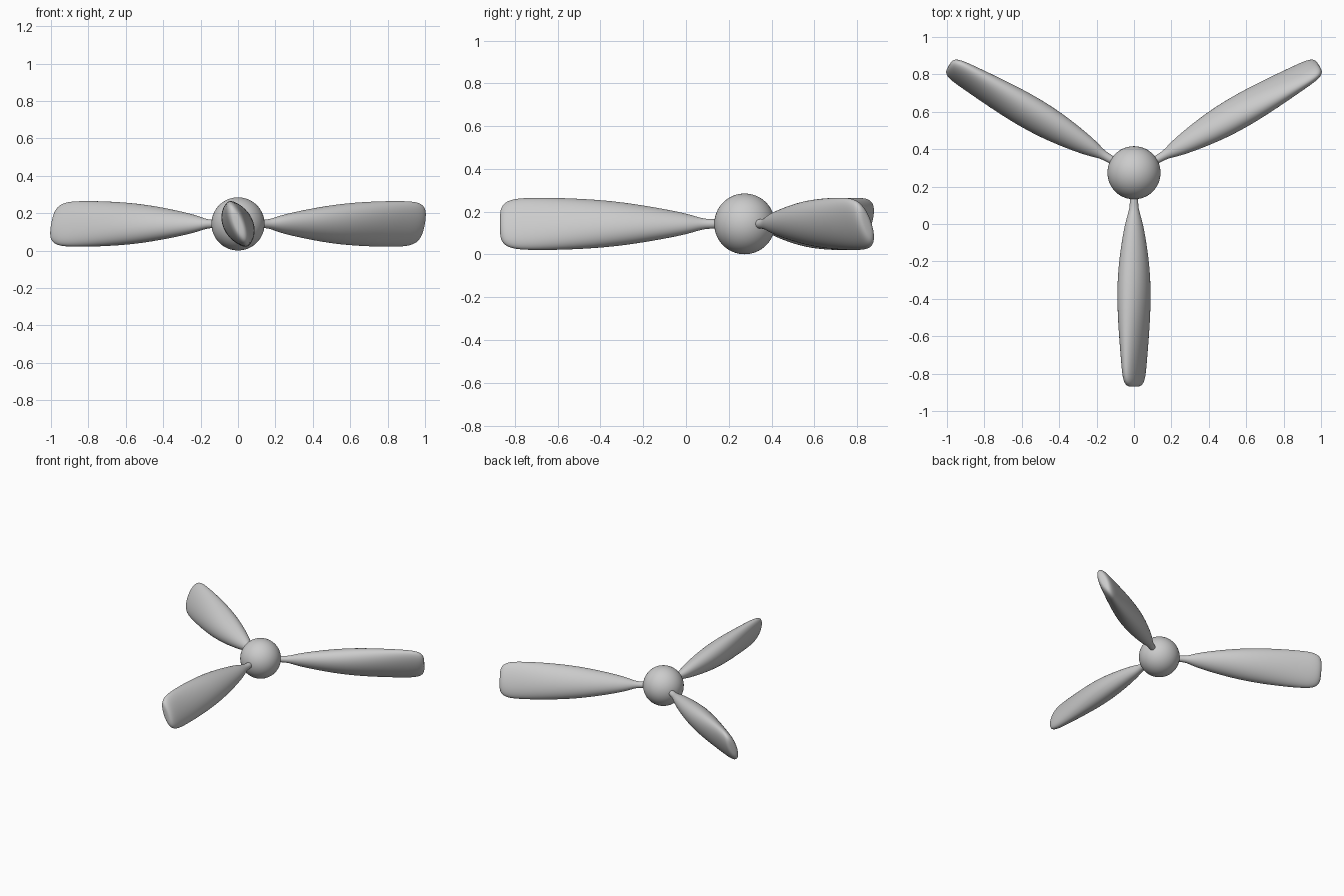
import bpy, bmesh
from math import sin, cos, pi, radians

if "Cube" in bpy.data.objects:
    bpy.data.objects.remove(bpy.data.objects["Cube"])

HUB = (0, 0.274, 0.143)
SIDES = 24

# Blade stations: radius from hub, half chord, half thickness, pitch from vertical (deg)
STATIONS = [
    (0.10, 0.022, 0.022, 45), (0.165, 0.022, 0.022, 45), (0.20, 0.027, 0.026, 45),
    (0.24, 0.042, 0.036, 44), (0.30, 0.060, 0.050, 42), (0.475, 0.096, 0.075, 37),
    (0.65, 0.120, 0.084, 28), (0.85, 0.131, 0.070, 24), (1.00, 0.132, 0.054, 22),
    (1.08, 0.127, 0.046, 22), (1.122, 0.108, 0.038, 22), (1.14, 0.080, 0.026, 22),
    (1.144, 0.045, 0.012, 22),
]


def finish(bm, name):
    bmesh.ops.recalc_face_normals(bm, faces=bm.faces)
    for f in bm.faces:
        f.smooth = True
    me = bpy.data.meshes.new(name)
    bm.to_mesh(me)
    bm.free()
    ob = bpy.data.objects.new(name, me)
    ob.location = HUB
    bpy.context.collection.objects.link(ob)
    return ob


def blade(name, angle):
    # Loft twisted elliptical sections along the radius
    bm = bmesh.new()
    rings = []
    for r, a, b, deg in STATIONS:
        s, c = sin(radians(deg)), cos(radians(deg))
        ring = []
        for i in range(SIDES):
            t = 2 * pi * i / SIDES
            u, v = a * cos(t), b * sin(t)
            ring.append(bm.verts.new((r, -u * s + v * c, u * c + v * s)))
        rings.append(ring)
    for p, q in zip(rings, rings[1:]):
        for i in range(SIDES):
            j = (i + 1) % SIDES
            bm.faces.new((p[i], p[j], q[j], q[i]))
    bm.faces.new(rings[0])
    bm.faces.new(rings[-1])
    ob = finish(bm, name)
    ob.rotation_euler.z = radians(angle)
    mod = ob.modifiers.new("smooth", 'SUBSURF')
    mod.levels = mod.render_levels = 2


# Round hub
bm = bmesh.new()
bmesh.ops.create_uvsphere(bm, u_segments=48, v_segments=32, radius=0.142)
finish(bm, "hub")

# Three blades, evenly spaced
for name, angle in (("front_blade", -90), ("right_blade", 30), ("left_blade", 150)):
    blade(name, angle)
